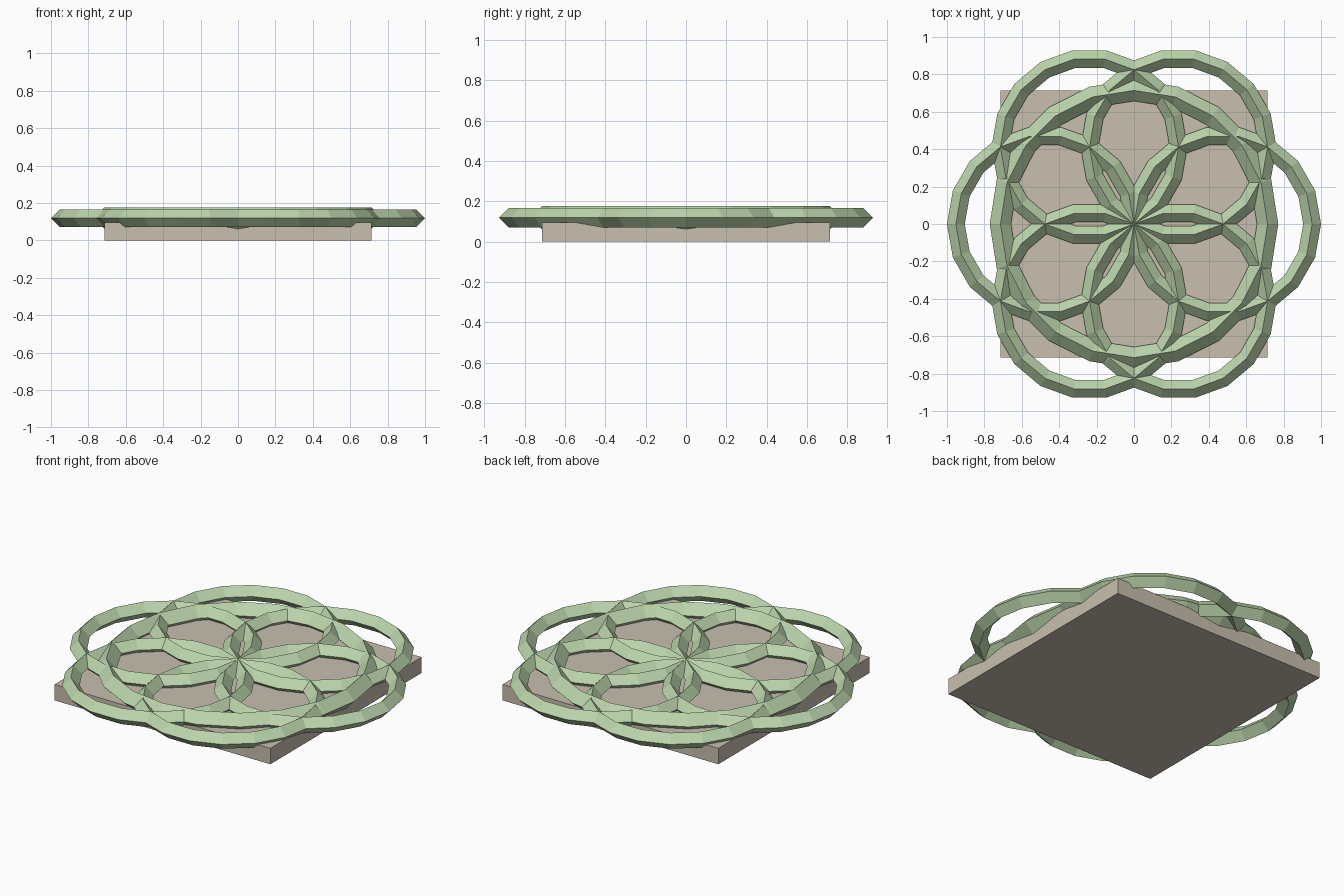
import bpy
import math

default = bpy.data.objects.get("Cube")
if default:
    bpy.data.objects.remove(default, do_unlink=True)

UNIT = 1 / 2.1          # petal ring radius, so the widest span is 2
RING_Z = 0.25 * UNIT    # height of the ring centres


def make_material(name, rgb):
    mat = bpy.data.materials.new(name)
    mat.use_nodes = True
    color = (*rgb, 1)
    mat.diffuse_color = color
    mat.node_tree.nodes["Principled BSDF"].inputs["Base Color"].default_value = color
    return mat


def add_ring(name, x, y, radius, thickness, segments, mat):
    # Four-sided tube: a diamond section with its crest on top
    bpy.ops.mesh.primitive_torus_add(
        location=(x, y, RING_Z), major_radius=radius, minor_radius=thickness,
        major_segments=segments, minor_segments=4)
    ring = bpy.context.object
    ring.name = name
    ring.data.materials.append(mat)
    bpy.ops.object.shade_flat()
    return ring


stone = make_material("warm stone", (0.58, 0.52, 0.43))
green = make_material("pale green", (0.50, 0.66, 0.41))

# Square base slab
slab_height = 0.2 * UNIT
bpy.ops.mesh.primitive_cube_add(size=1, location=(0, 0, slab_height / 2))
slab = bpy.context.object
slab.name = "base_slab"
slab.scale = (3 * UNIT, 3 * UNIT, slab_height)
bpy.ops.object.transform_apply(location=False, rotation=False, scale=True)
slab.data.materials.append(stone)

# Six petal rings that all pass through the middle
for i in range(6):
    angle = i * math.pi / 3
    add_ring(f"petal_ring_{i + 1}", UNIT * math.cos(angle), UNIT * math.sin(angle),
             UNIT, 0.1 * UNIT, 18, green)

# Larger, thicker ring around the middle
add_ring("central_ring", 0, 0, 1.5 * UNIT, 0.12 * UNIT, 20, green)
